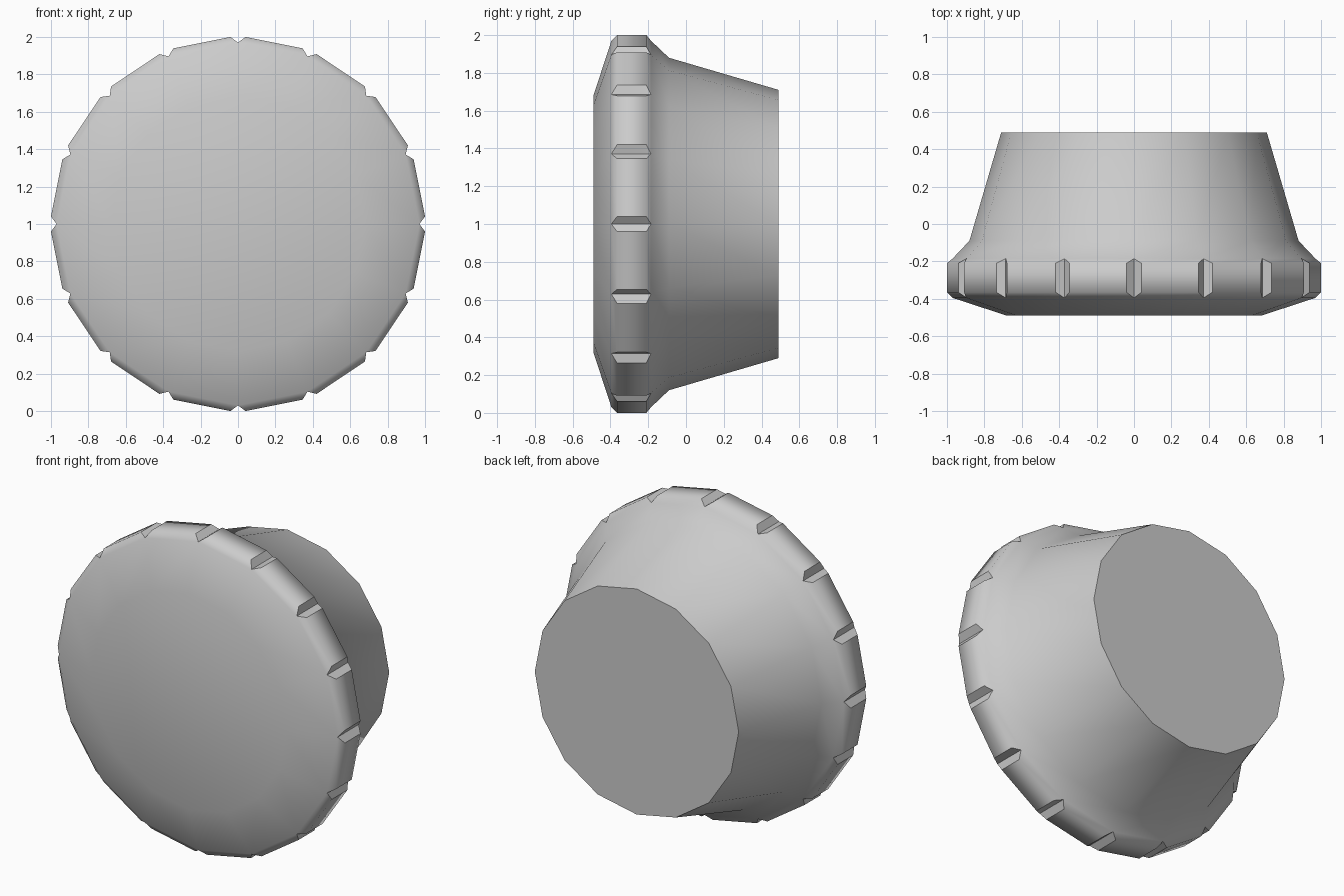
import bpy, bmesh
from math import sin, cos, pi
from mathutils import Vector

if "Cube" in bpy.data.objects:
    bpy.data.objects.remove(bpy.data.objects["Cube"])

N = 16           # sides of the knob
NOTCH_HALF = 0.04

bm = bmesh.new()


def point(k, y, r, t=0.0):
    """Point at corner k, radius r, shifted sideways by t; axis runs along y."""
    a = 2 * pi * k / N
    return bm.verts.new(Vector((r * sin(a) + t * cos(a), y,
                                1 + r * cos(a) - t * sin(a))))


def ring(y, r, t=0.0):
    return [point(k, y, r, t) for k in range(N)]


def bridge(a, b, step=1):
    """Quads between ring a at corner k and ring b at the next corner."""
    return [bm.faces.new((a[0][k], a[1][(k + step) % N],
                          b[1][(k + step) % N], b[0][k])) for k in range(N)]


# Rings from the front cap to the back end
front = ring(-0.49, 0.68)
rim_a = ring(-0.395, 0.97)
rim_b = ring(-0.185, 0.97)
neck = ring(-0.09, 0.88)
back = ring(0.49, 0.71)

# Grip rim corners, split in two around each notch
a_lo, a_hi = ring(-0.365, 1.0, -NOTCH_HALF), ring(-0.365, 1.0, NOTCH_HALF)
b_lo, b_hi = ring(-0.21, 1.0, -NOTCH_HALF), ring(-0.21, 1.0, NOTCH_HALF)

# Caps and body
bm.faces.new(front)
back_cap = bm.faces.new(back)
bridge((front, front), (rim_a, rim_a))
bridge((rim_a, rim_a), (a_hi, a_lo))
bridge((a_hi, a_lo), (b_hi, b_lo))
bridge((b_hi, b_lo), (rim_b, rim_b))
bridge((rim_b, rim_b), (neck, neck))
bridge((neck, neck), (back, back))

# V-shaped notch walls
walls = bridge((rim_a, a_hi), (rim_b, b_hi), 0)
walls += bridge((a_lo, rim_a), (b_lo, rim_b), 0)

bmesh.ops.recalc_face_normals(bm, faces=bm.faces[:])

# Smooth shading with crisp notches and back edge
for f in bm.faces:
    f.smooth = True
for f in walls + [back_cap]:
    for e in f.edges:
        e.smooth = False

mesh = bpy.data.meshes.new("knob")
bm.to_mesh(mesh)
bm.free()
knob = bpy.data.objects.new("knob", mesh)
bpy.context.collection.objects.link(knob)
